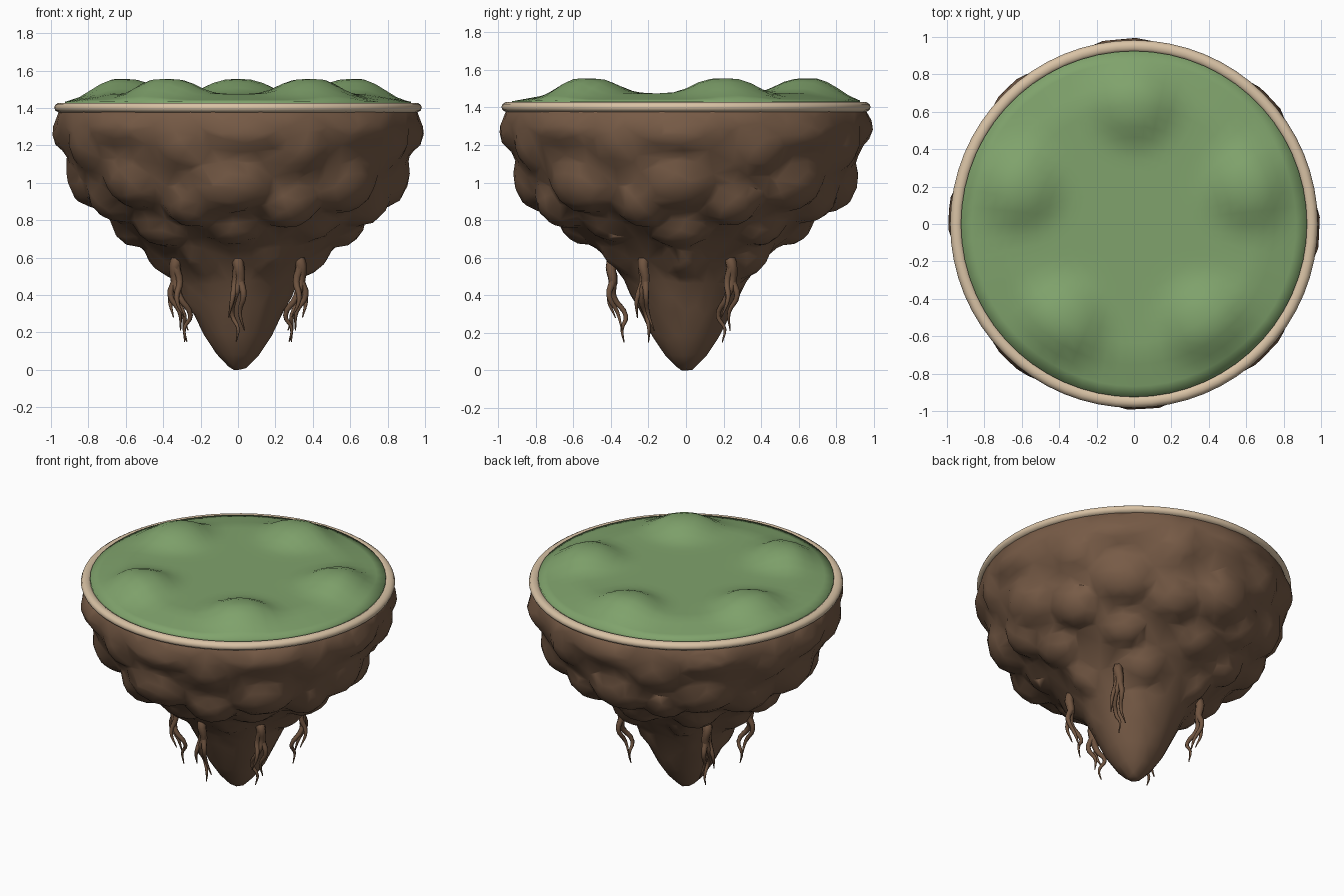
import bpy, bmesh, math, random
from math import sin, cos, pi, exp, radians
from mathutils import Vector, Matrix

random.seed(4)
if "Cube" in bpy.data.objects:
    bpy.data.objects.remove(bpy.data.objects["Cube"])


def material(name, rgb):
    m = bpy.data.materials.new(name)
    m.use_nodes = True
    m.diffuse_color = (*rgb, 1)
    m.node_tree.nodes["Principled BSDF"].inputs["Base Color"].default_value = (*rgb, 1)
    return m


ROCK = material("brown rock", (0.185, 0.105, 0.062))
GRASS = material("green grass", (0.215, 0.365, 0.15))
SAND = material("pale sand", (0.69, 0.54, 0.375))
ROOT = material("root brown", (0.16, 0.088, 0.05))


def lathe(bm, profile, sides, height=None):
    """Closed solid of revolution; height(x, y, z) may reshape z."""
    rings = []
    for r, z in profile:
        spots = [Vector((r * cos(2 * pi * i / sides), r * sin(2 * pi * i / sides), z))
                 for i in range(sides if r else 1)]
        if height:
            for p in spots:
                p.z = height(p.x, p.y, p.z)
        rings.append([bm.verts.new(p) for p in spots])
    for a, b in zip(rings, rings[1:]):
        for i in range(sides):
            j = (i + 1) % sides
            quad = [a[i % len(a)], a[j % len(a)], b[j % len(b)], b[i % len(b)]]
            bm.faces.new(list(dict.fromkeys(quad)))
    bmesh.ops.recalc_face_normals(bm, faces=bm.faces)


def finish(bm, name, mat):
    me = bpy.data.meshes.new(name)
    bm.to_mesh(me)
    bm.free()
    me.materials.append(mat)
    me.shade_smooth()
    ob = bpy.data.objects.new(name, me)
    bpy.context.collection.objects.link(ob)
    return ob


# Rock: tapering core with staggered rows of leaning boulders fused into it
bm = bmesh.new()
lathe(bm, [(0, 1.4), (0.96, 1.4), (0.975, 1.3), (0.935, 1.18), (0.875, 1.05), (0.79, 0.92),
           (0.69, 0.82), (0.54, 0.7), (0.41, 0.59), (0.32, 0.47), (0.265, 0.36), (0.215, 0.25),
           (0.175, 0.17), (0.115, 0.08), (0.05, 0.01), (0, -0.012)], 48)
# (count, phase, ring radius, z, depth, width, height, lean)
rows = [(8, 0, 0.84, 1.285, 0.165, 0.3, 0.12, 5),
        (8, 22.5, 0.83, 1.22, 0.155, 0.2, 0.18, 12),
        (8, 0, 0.76, 1.03, 0.165, 0.25, 0.19, 15),
        (8, 22.5, 0.7, 0.93, 0.15, 0.2, 0.17, 30),
        (8, 0, 0.57, 0.78, 0.1, 0.17, 0.13, 45),
        (6, 0, 0.38, 0.62, 0.1, 0.13, 0.15, 45),
        (5, 54, 0.24, 0.42, 0.07, 0.11, 0.14, 25),
        (4, 10, 0.13, 0.24, 0.075, 0.1, 0.12, 20)]
for count, phase, ring, z, d, w, h, lean in rows:
    for k in range(count):
        a = radians(phase + 360 * k / count + random.uniform(-4, 4))
        place = (Matrix.Translation((ring * cos(a), ring * sin(a), z + random.uniform(-0.02, 0.02)))
                 @ Matrix.Rotation(a, 4, 'Z') @ Matrix.Rotation(radians(lean), 4, 'Y')
                 @ Matrix.Diagonal((d, w * random.uniform(0.85, 1.1), h, 1)))
        bmesh.ops.create_icosphere(bm, subdivisions=2, radius=1, matrix=place)
rock = finish(bm, "rock_base", ROCK)
remesh = rock.modifiers.new("fuse", 'REMESH')
remesh.mode = 'VOXEL'
remesh.voxel_size = 0.025
remesh.use_smooth_shade = True
soften = rock.modifiers.new("soften", 'SMOOTH')
soften.factor = 0.5
soften.iterations = 4
facets = rock.modifiers.new("facets", 'DECIMATE')
facets.ratio = 0.06

# Sand rim: rounded ring around the plateau
bm = bmesh.new()
section = [(0.95 + 0.033 * cos(t * pi / 5), 1.402 + 0.027 * sin(t * pi / 5)) for t in range(11)]
lathe(bm, section, 64)
bmesh.ops.remove_doubles(bm, verts=bm.verts, dist=0.0005)
bmesh.ops.recalc_face_normals(bm, faces=bm.faces)
finish(bm, "sand_rim", SAND)

# Grass: low dome with five broad flat-topped mounds
mounds = [(0.65 * cos(radians(18 + 72 * k)), 0.65 * sin(radians(18 + 72 * k))) for k in range(5)]


def turf(x, y, z):
    if z < 1.41:
        return z
    bump = sum(exp(-(((x - mx) ** 2 + (y - my) ** 2) / 0.038) ** 1.6) for mx, my in mounds)
    return z + 0.08 * min(bump, 1)


bm = bmesh.new()
dome = [(0.925 * i / 16, 1.433 + 0.042 * min(1, (1 - i / 16) * 4)) for i in range(17)]
lathe(bm, dome + [(0.925, 1.39), (0, 1.39)], 60, turf)
finish(bm, "grass_top", GRASS)


# Roots: a trunk that frays into three wavy strands
def strand(curve, points, radii):
    s = curve.splines.new('BEZIER')
    s.bezier_points.add(len(points) - 1)
    for bp, p, r in zip(s.bezier_points, points, radii):
        bp.co = p
        bp.radius = r
        bp.handle_left_type = bp.handle_right_type = 'AUTO'


def root(name, x, y, flip):
    out = Vector((x, y, 0)).normalized()
    side = Vector((-out.y, out.x, 0)) * flip
    base = Vector((x, y, 0))

    def at(o, s, z):
        return base + out * o + side * s + Vector((0, 0, z))

    curve = bpy.data.curves.new(name, 'CURVE')
    curve.dimensions = '3D'
    curve.bevel_depth = 0.01
    curve.bevel_resolution = 1
    curve.resolution_u = 4
    curve.use_fill_caps = True
    top = [at(-0.03, 0, 0.62), at(0.015, 0, 0.575), at(0.01, 0.012, 0.48)]
    strand(curve, top + [at(0.005, -0.02, 0.39), at(-0.06, -0.03, 0.29), at(-0.04, 0, 0.22),
                         at(-0.05, -0.01, 0.15)],
           [2.6, 3.2, 2.5, 1.8, 1.3, 0.9, 0.3])
    strand(curve, top + [at(0.03, 0.03, 0.4), at(-0.015, 0.01, 0.31), at(-0.04, 0.035, 0.21)],
           [2, 2.6, 2.2, 1.6, 1.1, 0.3])
    strand(curve, top[:2] + [at(0, -0.015, 0.47), at(0.03, -0.03, 0.38), at(-0.005, -0.05, 0.28)],
           [2, 2.6, 1.9, 1.3, 0.3])
    curve.materials.append(ROOT)
    ob = bpy.data.objects.new(name, curve)
    bpy.context.collection.objects.link(ob)
    bpy.ops.object.select_all(action='DESELECT')
    ob.select_set(True)
    bpy.context.view_layer.objects.active = ob
    bpy.ops.object.convert(target='MESH')
    bpy.context.object.data.shade_smooth()


root("front_root", 0, -0.38, 1)
for word, sx in (("left", 1), ("right", -1)):
    for end, y in (("front", -0.22), ("back", 0.23)):
        root(f"{end}_{word}_root", sx * 0.32, y, sx)
